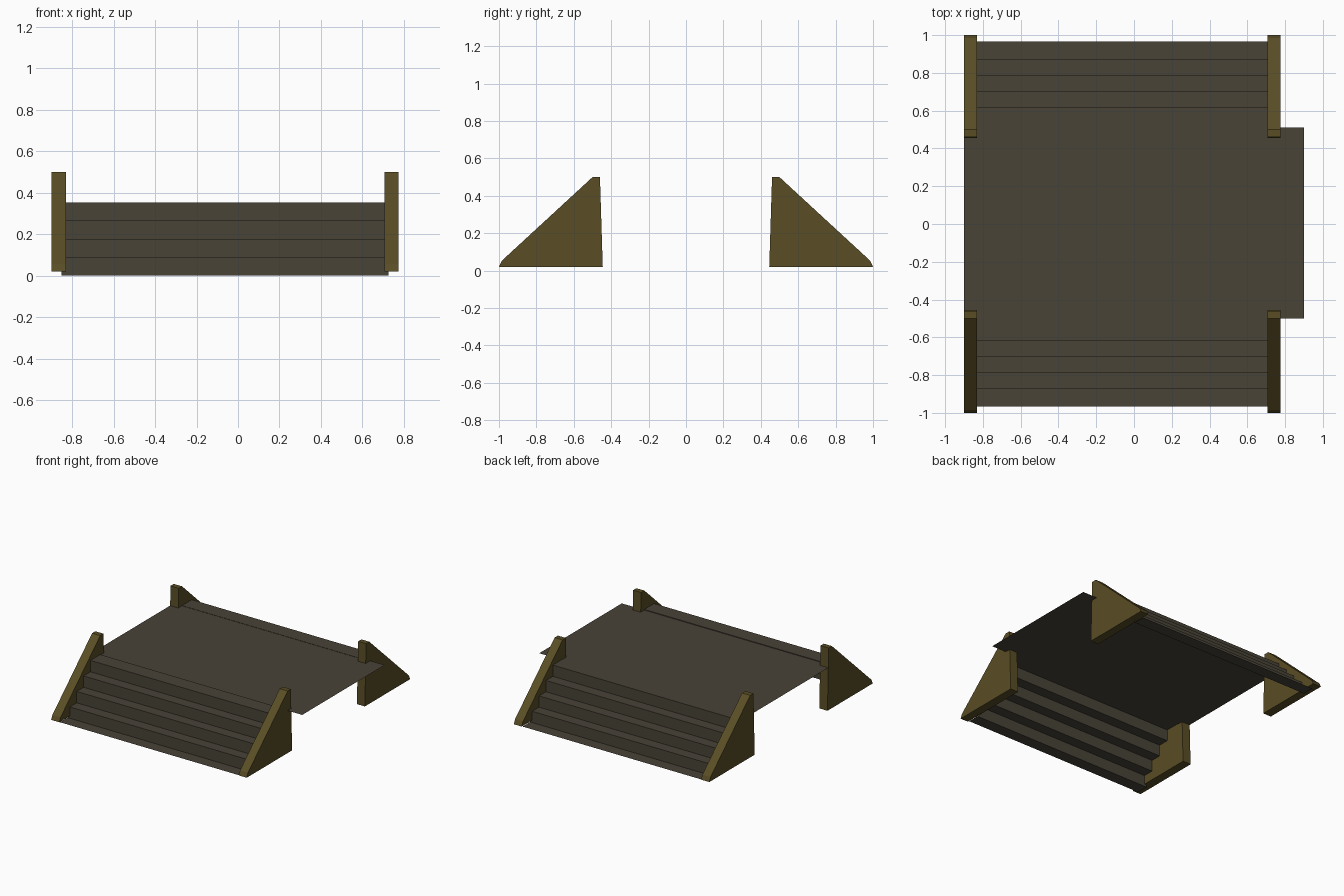
import bpy
import bmesh

cube = bpy.data.objects.get("Cube")
if cube:
    bpy.data.objects.remove(cube, do_unlink=True)


def make_material(name, rgb):
    mat = bpy.data.materials.new(name)
    mat.use_nodes = True
    colour = (*rgb, 1.0)
    mat.diffuse_color = colour
    mat.node_tree.nodes["Principled BSDF"].inputs["Base Color"].default_value = colour
    return mat


stone = make_material("dark_stone", (0.066, 0.056, 0.038))
olive = make_material("olive_brown", (0.100, 0.075, 0.019))


def extrude_profile(name, profile, x0, x1, side, mat, closed):
    """Sweep a (y, z) profile along x; side 1 is the front, -1 mirrors it to the back."""
    bm = bmesh.new()
    ends = [[bm.verts.new((x, side * y, z)) for y, z in profile] for x in (x0, x1)]
    a, b = ends
    count = len(profile)
    for i in range(count if closed else count - 1):
        j = (i + 1) % count
        face = bm.faces.new((a[i], b[i], b[j], a[j]))
        if side < 0:
            face.normal_flip()
    if closed:
        bm.faces.new(a)
        bm.faces.new(b)
        bmesh.ops.recalc_face_normals(bm, faces=bm.faces[:])
    mesh = bpy.data.meshes.new(name)
    bm.to_mesh(mesh)
    bm.free()
    mesh.materials.append(mat)
    obj = bpy.data.objects.new(name, mesh)
    bpy.context.collection.objects.link(obj)
    return obj


# Thin landing between the two flights
DECK_Z = 0.349
extrude_profile("landing", [(-0.50, DECK_Z), (0.51, DECK_Z)], -0.90, 0.90, 1, stone, False)

# Open zigzag flights with a flat foot and four risers
STEPS = 4


def stair_profile(top):
    points = [(-0.965, 0.002)]
    for i in range(STEPS):
        y = -0.872 + i * 0.084
        points += [(y, 0.002 + (top - 0.002) * i / STEPS),
                   (y, 0.002 + (top - 0.002) * (i + 1) / STEPS)]
    return points + [(-0.50, top), (-0.50, DECK_Z)]


# Sloped side walls with a blunt toe and a narrow cap
wall = [(-1.0, 0.02), (-0.985, 0.053), (-0.50, 0.50), (-0.46, 0.50), (-0.445, 0.02)]

for label, side, top in (("front", 1, 0.354), ("back", -1, 0.351)):
    extrude_profile(label + "_stairs", stair_profile(top), -0.85, 0.725, side, stone, False)
    for hand, x0, x1 in (("right", -0.90, -0.83), ("left", 0.707, 0.775)):
        extrude_profile(f"{label}_{hand}_wall", wall, x0, x1, side, olive, True)
